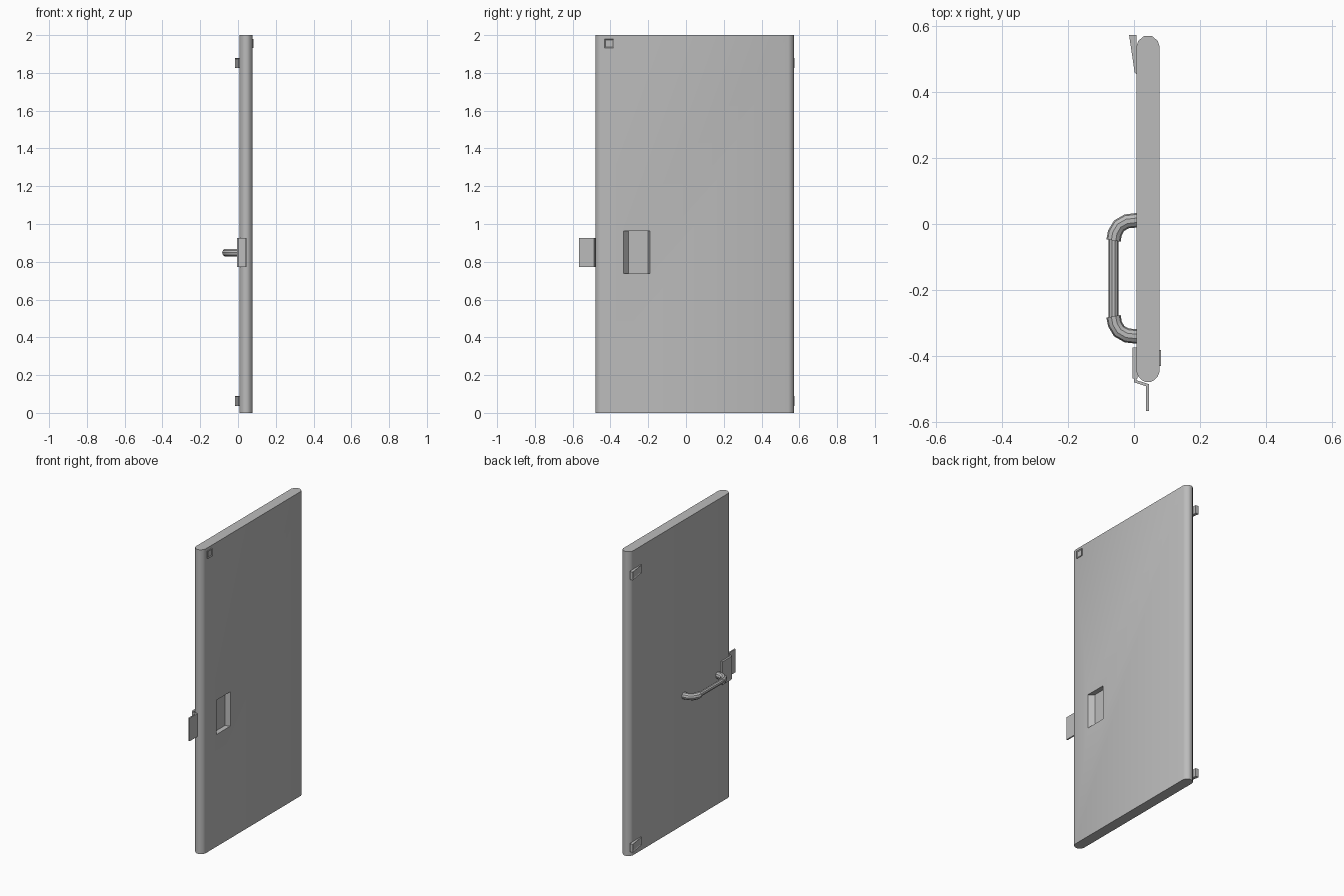
import bpy
import bmesh

if "Cube" in bpy.data.objects:
    bpy.data.objects.remove(bpy.data.objects["Cube"], do_unlink=True)

grey = bpy.data.materials.new("door grey")
grey.use_nodes = True
grey.diffuse_color = (0.5, 0.5, 0.5, 1)
grey.node_tree.nodes["Principled BSDF"].inputs["Base Color"].default_value = (0.5, 0.5, 0.5, 1)


def select(obj):
    bpy.ops.object.select_all(action='DESELECT')
    obj.select_set(True)
    bpy.context.view_layer.objects.active = obj


def prism(name, outline, z0, z1, inset_dir=None, border=0.01, depth=0.003):
    """Extrude a plan outline upwards, optionally sinking a panel in the side facing inset_dir."""
    bm = bmesh.new()
    base = bm.faces.new([bm.verts.new((x, y, z0)) for x, y in outline])
    top = bmesh.ops.extrude_face_region(bm, geom=[base])
    verts = [g for g in top["geom"] if isinstance(g, bmesh.types.BMVert)]
    bmesh.ops.translate(bm, vec=(0, 0, z1 - z0), verts=verts)
    bmesh.ops.recalc_face_normals(bm, faces=bm.faces)
    if inset_dir:
        side = max(bm.faces, key=lambda f: f.normal.x * inset_dir)
        bmesh.ops.inset_region(bm, faces=[side], thickness=border, depth=0)
        bmesh.ops.translate(bm, vec=-side.normal * depth, verts=side.verts)
    mesh = bpy.data.meshes.new(name)
    bm.to_mesh(mesh)
    bm.free()
    obj = bpy.data.objects.new(name, mesh)
    bpy.context.collection.objects.link(obj)
    mesh.materials.append(grey)
    return obj


def tube(name, points, radius):
    """Round tube along a path in the horizontal plane."""
    curve = bpy.data.curves.new(name, 'CURVE')
    curve.dimensions = '3D'
    curve.bevel_depth = radius
    curve.bevel_resolution = 3
    curve.use_fill_caps = True
    spline = curve.splines.new('POLY')
    spline.points.add(len(points) - 1)
    for p, (x, y) in zip(spline.points, points):
        p.co = (x, y, HANDLE_Z, 1)
    obj = bpy.data.objects.new(name, curve)
    bpy.context.collection.objects.link(obj)
    curve.materials.append(grey)
    select(obj)
    bpy.ops.object.convert(target='MESH')
    bpy.ops.object.shade_smooth_by_angle()
    return obj


# Door slab with softened vertical edges
CX, CY, HX, HY = 0.0425, 0.046, 0.0345, 0.525
corner = [(HX, HY - 0.03), (HX - 0.005, HY - 0.016), (HX - 0.018, HY - 0.004), (HX - 0.026, HY)]
quarters = [(1, 1, 1), (-1, 1, -1), (-1, -1, 1), (1, -1, -1)]
outline = [(CX + sx * x, CY + sy * y) for sx, sy, step in quarters for x, y in corner[::step]]
door = prism("door_slab", outline, 0, 2)

# Recessed finger pull
cutter = prism("pull_cutter", [(0.09, -0.342), (0.045, -0.305), (0.045, -0.2), (0.09, -0.186)], 0.737, 0.963)
cutter.hide_render = True
cut = door.modifiers.new("finger_pull", 'BOOLEAN')
cut.object = cutter
cut.solver = 'EXACT'
select(door)
bpy.ops.object.modifier_apply(modifier=cut.name)
bpy.data.objects.remove(cutter, do_unlink=True)
select(door)
bpy.ops.object.shade_smooth_by_angle()

# Pull handle: thin grip between two thicker elbows
HANDLE_Z, MID_Y = 0.848, -0.165
elbow = [(0.015, 0.177), (-0.022, 0.173), (-0.045, 0.160), (-0.058, 0.138), (-0.062, 0.115)]
for name, sign in (("handle_elbow_back", 1), ("handle_elbow_front", -1)):
    tube(name, [(x, MID_Y + sign * y) for x, y in elbow], 0.022)
tube("handle_grip", [(-0.062, MID_Y + 0.12), (-0.062, MID_Y - 0.12)], 0.015)

# Latch: base plate on the face, cranked strap and tab past the edge
prism("latch_base", [(-0.004, -0.375), (0.01, -0.375), (0.01, -0.468), (-0.004, -0.468)],
      0.773, 0.925, -1, 0.012, 0.002)
prism("latch_tab", [(0.0, -0.46), (0.0, -0.48), (0.036, -0.492), (0.036, -0.567), (0.045, -0.567),
                    (0.045, -0.486), (0.008, -0.474), (0.008, -0.46)], 0.773, 0.925)

# Wedge-shaped hinges
for name, z in (("hinge_lower", 0.063), ("hinge_upper", 1.852)):
    prism(name, [(-0.015, 0.574), (0.007, 0.574), (0.01, 0.453), (0.002, 0.46)],
          z - 0.027, z + 0.027, -1, 0.01, 0.004)

# Small square badge plate with a sunken middle
prism("corner_plate", [(0.07, -0.431), (0.082, -0.431), (0.082, -0.382), (0.07, -0.382)],
      1.932, 1.98, 1, 0.008, 0.004)
